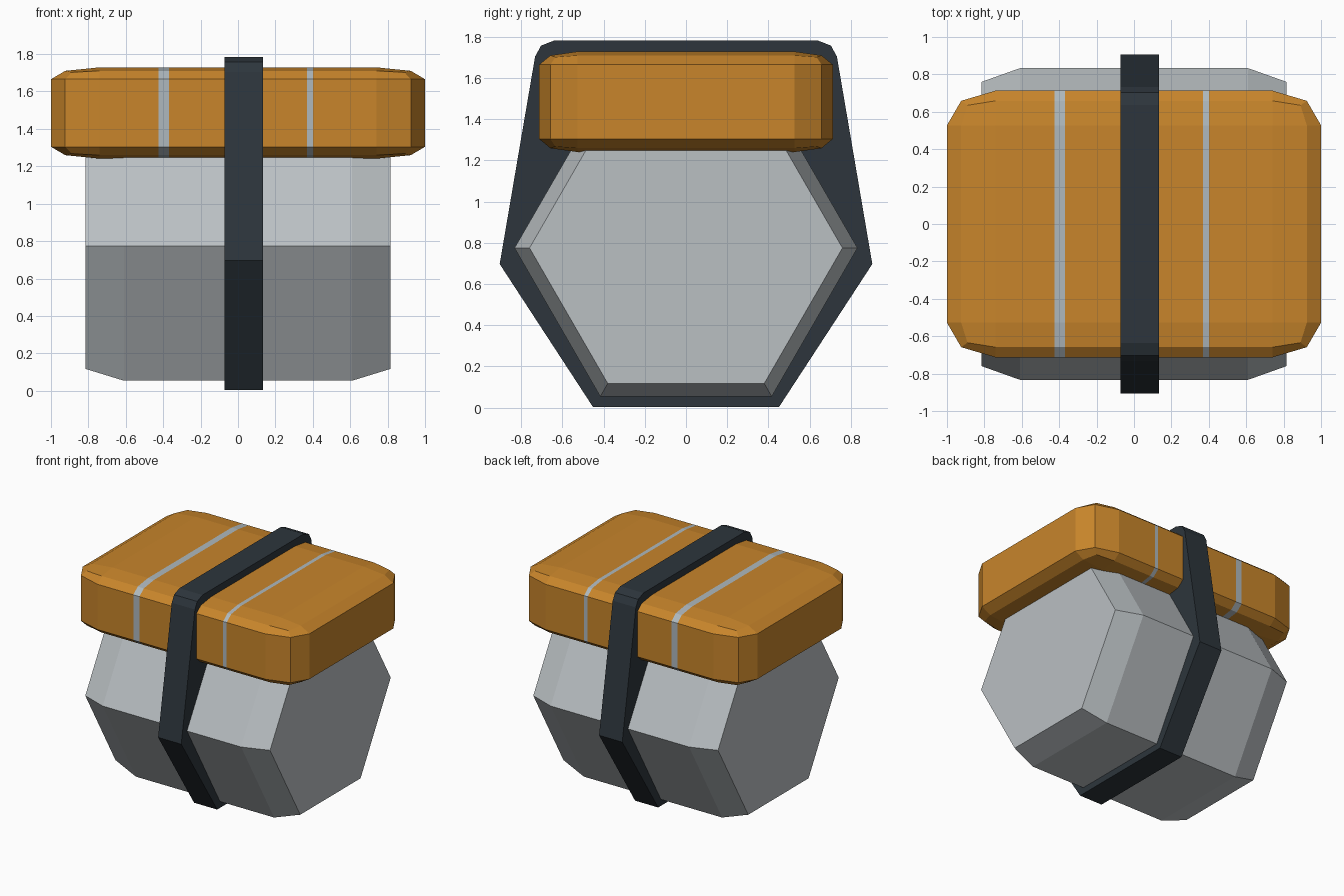
import bpy, bmesh, math
from mathutils import Matrix

if "Cube" in bpy.data.objects:
    bpy.data.objects.remove(bpy.data.objects["Cube"])


def material(name, rgb):
    m = bpy.data.materials.new(name)
    m.diffuse_color = (*rgb, 1)
    m.use_nodes = True
    m.node_tree.nodes["Principled BSDF"].inputs["Base Color"].default_value = m.diffuse_color
    return m


ORANGE = material("orange", (0.578, 0.235, 0.024))
GREY = material("light grey", (0.49, 0.525, 0.545))
STRIPE = material("stripe grey", (0.43, 0.485, 0.515))
DARK = material("dark slate", (0.026, 0.036, 0.045))


def finish(name, bm, *mats):
    bmesh.ops.recalc_face_normals(bm, faces=bm.faces[:])
    me = bpy.data.meshes.new(name)
    bm.to_mesh(me)
    bm.free()
    for m in mats:
        me.materials.append(m)
    ob = bpy.data.objects.new(name, me)
    bpy.context.collection.objects.link(ob)
    return ob


def loft_x(name, sections, mat):
    """Skin a list of (x, [(y, z), ...]) sections along x, with end caps."""
    bm = bmesh.new()
    rings = [[bm.verts.new((x, y, z)) for y, z in pts] for x, pts in sections]
    n = len(rings[0])
    for a, b in zip(rings, rings[1:]):
        for i in range(n):
            j = (i + 1) % n
            bm.faces.new((a[i], a[j], b[j], b[i]))
    bm.faces.new(rings[0])
    bm.faces.new(rings[-1])
    return finish(name, bm, mat)


# Hexagonal body lying along x, with chamfered ends
def hexagon(r):
    return [(r * math.cos(k * math.pi / 3), 0.775 + r * math.sin(k * math.pi / 3))
            for k in range(6)]


loft_x("body", [(-0.815, hexagon(0.76)), (-0.61, hexagon(0.833)),
                (0.61, hexagon(0.833)), (0.815, hexagon(0.76))], GREY)

# Strap wrapped around body and lid
half = [(0.452, 0.003), (0.905, 0.697), (0.733, 1.705), (0.704, 1.758), (0.637, 1.784)]
outline = half + [(-y, z) for y, z in reversed(half)]
loft_x("strap", [(-0.071, outline), (0.133, outline)], DARK)

# Rounded lid block: bevelled cube, stretched, with stripes cut into it
bm = bmesh.new()
bmesh.ops.create_cube(bm, size=2)
bmesh.ops.bevel(bm, geom=bm.edges[:], offset=0.26, segments=2, profile=0.5,
                affect='EDGES')
bmesh.ops.transform(bm, verts=bm.verts[:],
                    matrix=Matrix.Translation((0, 0, 1.485)) @ Matrix.Diagonal((1, 0.713, 0.244, 1)))
stripes = [(-0.424, -0.37), (0.368, 0.4)]
for x in (x for s in stripes for x in s):
    bmesh.ops.bisect_plane(bm, geom=bm.verts[:] + bm.edges[:] + bm.faces[:],
                           plane_co=(x, 0, 0), plane_no=(1, 0, 0))
for f in bm.faces:
    cx = f.calc_center_median().x
    f.material_index = int(any(a < cx < b for a, b in stripes))
finish("lid", bm, ORANGE, STRIPE)
